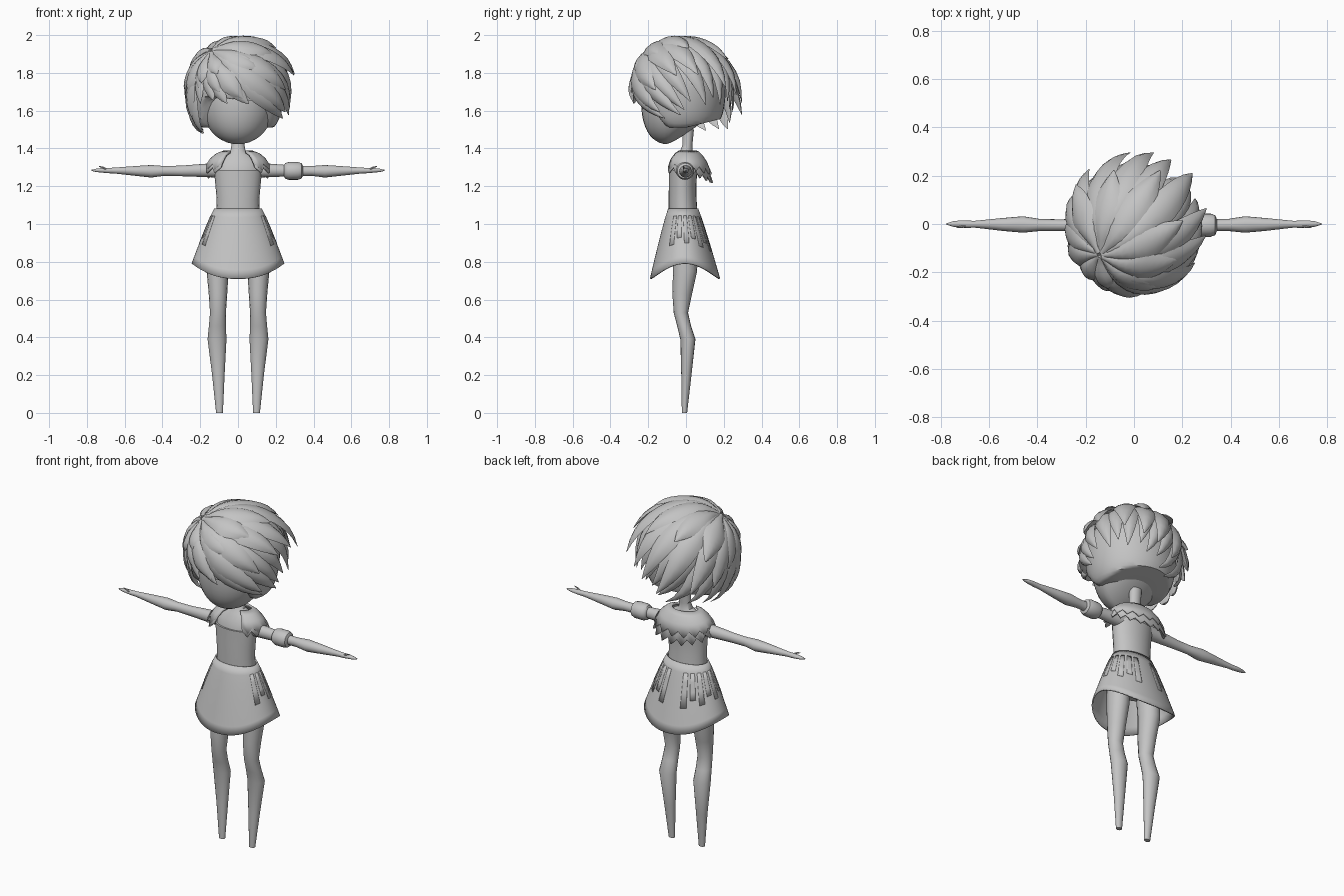
import bpy, bmesh, math, random
from mathutils import Vector

if "Cube" in bpy.data.objects:
    bpy.data.objects.remove(bpy.data.objects["Cube"])

random.seed(4)
GREY = bpy.data.materials.new("plain grey")
GREY.diffuse_color = (0.55, 0.55, 0.55, 1)
GREY.use_nodes = True
GREY.node_tree.nodes["Principled BSDF"].inputs["Base Color"].default_value = GREY.diffuse_color


def finish(name, bm, thick=0):
    bmesh.ops.recalc_face_normals(bm, faces=bm.faces)
    me = bpy.data.meshes.new(name)
    bm.to_mesh(me)
    bm.free()
    me.materials.append(GREY)
    ob = bpy.data.objects.new(name, me)
    bpy.context.collection.objects.link(ob)
    if thick:
        m = ob.modifiers.new("thickness", 'SOLIDIFY')
        m.thickness = thick
        m.offset = 0
    return ob


def skin(bm, rows, closed=True, caps=True):
    """Join rows of points with quads."""
    vs = [[bm.verts.new(p) for p in r] for r in rows]
    n = len(vs[0])
    for a, b in zip(vs, vs[1:]):
        for i in range(n if closed else n - 1):
            j = (i + 1) % n
            bm.faces.new((a[i], a[j], b[j], b[i]))
    if caps:
        bm.faces.new(vs[0])
        bm.faces.new(vs[-1])


def loft(name, rings, axis='z', n=20, sx=1):
    """Elliptical rings (x, y, z, radius a, radius b) stacked along z or x."""
    bm = bmesh.new()
    rows = []
    for x, y, z, a, b in rings:
        row = []
        for i in range(n):
            c, s = math.cos(i * math.tau / n), math.sin(i * math.tau / n)
            row.append((sx * (x + a * c), y + b * s, z) if axis == 'z'
                       else (sx * x, y + a * c, z + b * s))
        rows.append(row)
    skin(bm, rows)
    return finish(name, bm)


# Body, neck and bodice
loft("body", [(0, -.01, .88, .12, .085), (0, -.01, .98, .125, .085), (0, -.015, 1.08, .108, .07),
              (0, -.018, 1.2, .112, .066), (0, -.015, 1.28, .12, .068), (0, -.008, 1.33, .115, .058),
              (0, 0, 1.365, .075, .045), (0, .002, 1.385, .04, .034), (0, .008, 1.42, .034, .026),
              (0, .012, 1.5, .036, .03)], n=24)
loft("bodice", [(0, -.015, 1.06, .115, .076), (0, -.018, 1.13, .113, .074), (0, -.018, 1.2, .119, .073),
                (0, -.016, 1.285, .127, .075)], n=24)

# Arms, thumbs and legs
for sx, side in ((1, "left"), (-1, "right")):
    loft(side + "_arm", [(.08, -.005, 1.285, .04, .04), (.16, -.005, 1.284, .034, .036),
         (.3, -.005, 1.281, .024, .028), (.39, -.004, 1.281, .025, .026), (.46, -.002, 1.279, .034, .033),
         (.54, -.002, 1.281, .027, .026), (.66, -.001, 1.283, .014, .015), (.69, -.001, 1.283, .015, .014),
         (.72, 0, 1.284, .015, .012), (.75, 0, 1.284, .011, .009), (.776, 0, 1.284, .003, .003)],
         'x', 16, sx)
    loft(side + "_thumb", [(.695, -.008, 1.288, .006, .006), (.715, -.012, 1.299, .005, .005),
         (.735, -.014, 1.305, .002, .002)], 'x', 8, sx)
    loft(side + "_leg", [(.1, -.005, .95, .062, .07), (.108, -.005, .75, .058, .064),
         (.106, -.02, .63, .049, .052), (.106, -.027, .53, .042, .038), (.109, -.01, .46, .045, .037),
         (.111, .01, .39, .05, .04), (.104, .002, .2, .033, .027), (.098, -.008, 0, .018, .014)],
         'z', 16, sx)

# Arm band, on one arm only
loft("arm_band", [(.243, -.005, 1.281, .03, .03), (.25, -.005, 1.281, .041, .041),
                  (.268, -.005, 1.281, .048, .047), (.318, -.005, 1.281, .048, .047),
                  (.336, -.005, 1.281, .041, .041), (.343, -.005, 1.281, .026, .028)], 'x')


# Skirt: flared cone with a hem that is higher at the sides
def skirt_point(t, s, off=0):
    flare = s ** .9
    rx, ry, cy = .122 + .12 * flare + off, .076 + .106 * flare + off, -.015 + .01 * s
    hem = .71 + .08 * abs(math.cos(t)) ** 2.4
    return (rx * math.cos(t), cy + ry * math.sin(t), 1.08 + (hem - 1.08) * s)


bm = bmesh.new()
skin(bm, [[skirt_point(i * math.tau / 56, s / 8) for i in range(56)] for s in range(9)], caps=False)
finish("skirt", bm, .008)

# Thin pleat plates around the sides and back of the skirt
bm = bmesh.new()
for k, deg in enumerate((-27, -11, 5, 21, 37, 53, 69)):
    for mirror in (False, True):
        rows = []
        for s in (.12, .25, .4, .52 if k % 2 else .62):
            row = []
            for d in (-5, -2.5, 0, 2.5, 5):
                a = math.radians(deg + d)
                row.append(skirt_point(math.pi - a if mirror else a, s, .0045))
            rows.append(row)
        skin(bm, rows, closed=False, caps=False)
finish("skirt_pleats", bm, .002)

# Collar: two zigzag tiers, open at the front
for tier, (grow, drop, teeth) in enumerate(((0, 0, 13), (.006, .042, 15))):
    bm = bmesh.new()
    rows = []
    n = teeth * 2
    for r in range(4):
        row = []
        for i in range(n + 1):
            a = math.radians(-58 + 296 * i / n)
            back = max(0, math.sin(a))
            fall = drop * (.35 + .65 * back)
            rx, ry, z = ((.075, .052, 1.384), (.112, .076, 1.37),
                         (.142, .098, 1.345 - fall * .5), (.165, .113, 1.318 - fall))[r]
            if r == 3 and i % 2:
                rx, ry, z = rx + .014, ry + .012, z - .03
            g = grow * r / 3
            row.append(((rx + g) * math.cos(a), .008 + (ry + g) * math.sin(a),
                        z - .025 * back * r / 3 - tier * .004))
        rows.append(row)
    skin(bm, rows, closed=False, caps=False)
    finish("collar_upper" if tier == 0 else "collar_lower", bm, .01)

# Head: ellipsoid with the chin pushed forward and the nape raised
bm = bmesh.new()
bmesh.ops.create_uvsphere(bm, u_segments=32, v_segments=20, radius=1)
for v in bm.verts:
    x, y, z = v.co
    low = max(0, -z)
    v.co = (.2 * x, -.035 + .203 * y - .05 * low ** 2, 1.65 + .23 * z + .09 * low * max(0, y + .1))
finish("head", bm)

# Hair surface and hairline rules
C = Vector((-.003, -.03, 1.72))
R = (.256, .25, .25)


def hair_point(d, off=0):
    k = 1
    if d.z < 0:                                   # hang straighter below the widest level
        k = max(.05, math.hypot(d.x, d.y)) ** -.65
    return C + Vector((d.x * k * (R[0] + off), d.y * k * (R[1] + off), d.z * (R[2] + off)))


def hairline(p):
    front = min(1, max(0, (-p.y - .1) / .1))
    return 1.49 + (.15 - .1 * p.x) * front + .25 * max(0, p.y)


# Hair cap, flattened along the hairline
bm = bmesh.new()
bmesh.ops.create_uvsphere(bm, u_segments=40, v_segments=28, radius=1)
for v in bm.verts:
    p = hair_point(v.co.normalized(), -.01)
    p.z = max(p.z, hairline(p) + .02)
    v.co = p
finish("hair_cap", bm)

# Hair clumps sweeping out from a whorl at the upper front
W = Vector((-.52, -.38, .76)).normalized()
U = Vector((1, 0, 0)).cross(W).normalized()
V = W.cross(U)


def sweep(phi, t):
    a = phi + .18 * t
    return math.cos(t) * W + math.sin(t) * (math.cos(a) * U + math.sin(a) * V)


def clump(bm, phi, dphi, frac, off, lift):
    end = .2
    while end < 2.5:
        p = hair_point(sweep(phi, end))
        if p.z < hairline(p):
            break
        end += .03
    end *= frac
    tip = sweep(phi, end)
    flare = .012 + lift * max(0, min(1, .3 + tip.y + .4 * tip.x)) * (1 - .7 * max(0, tip.z))
    steps, rows = 12, []

    def at(s):
        d = sweep(phi, .04 + (end - .04) * s)
        return hair_point(d, off + flare * s ** 3), d
    for i in range(steps + 1):
        s = i / steps
        p, d = at(s)
        tan = (at(min(1, s + .02))[0] - at(s - .02)[0]).normalized()
        nrm = (d - tan * d.dot(tan)).normalized()
        side = tan.cross(nrm)
        w = min(.065, .25 * dphi * .7 * max(.12, math.sin(min(end * s, 1.9))))
        w *= 1 - max(0, (s - .5) / .5) ** 2.2 * .96
        h = min(.017, .4 * w)
        rows.append([p + side * w * c + nrm * h * k for c, k in
                     ((1, -.3), (.55, .7), (0, 1), (-.55, .7), (-1, -.3), (0, -.7))])
    skin(bm, rows)


for name, count, lo, hi, off, lift in (("hair_lower_layer", 20, .96, 1.04, -.004, .03),
                                       ("hair_middle_layer", 15, .7, .92, .004, .07),
                                       ("hair_upper_layer", 10, .45, .68, .009, .06)):
    bm = bmesh.new()
    for i in range(count):
        clump(bm, (i + random.uniform(-.2, .2)) * math.tau / count, math.tau / count,
              random.uniform(lo, hi), off + random.uniform(-.003, .004), lift)
    finish(name, bm)

# Smooth shading with crisp edges
for ob in bpy.context.collection.objects:
    ob.select_set(True)
    bpy.context.view_layer.objects.active = ob
bpy.ops.object.shade_smooth_by_angle(angle=math.radians(38))
